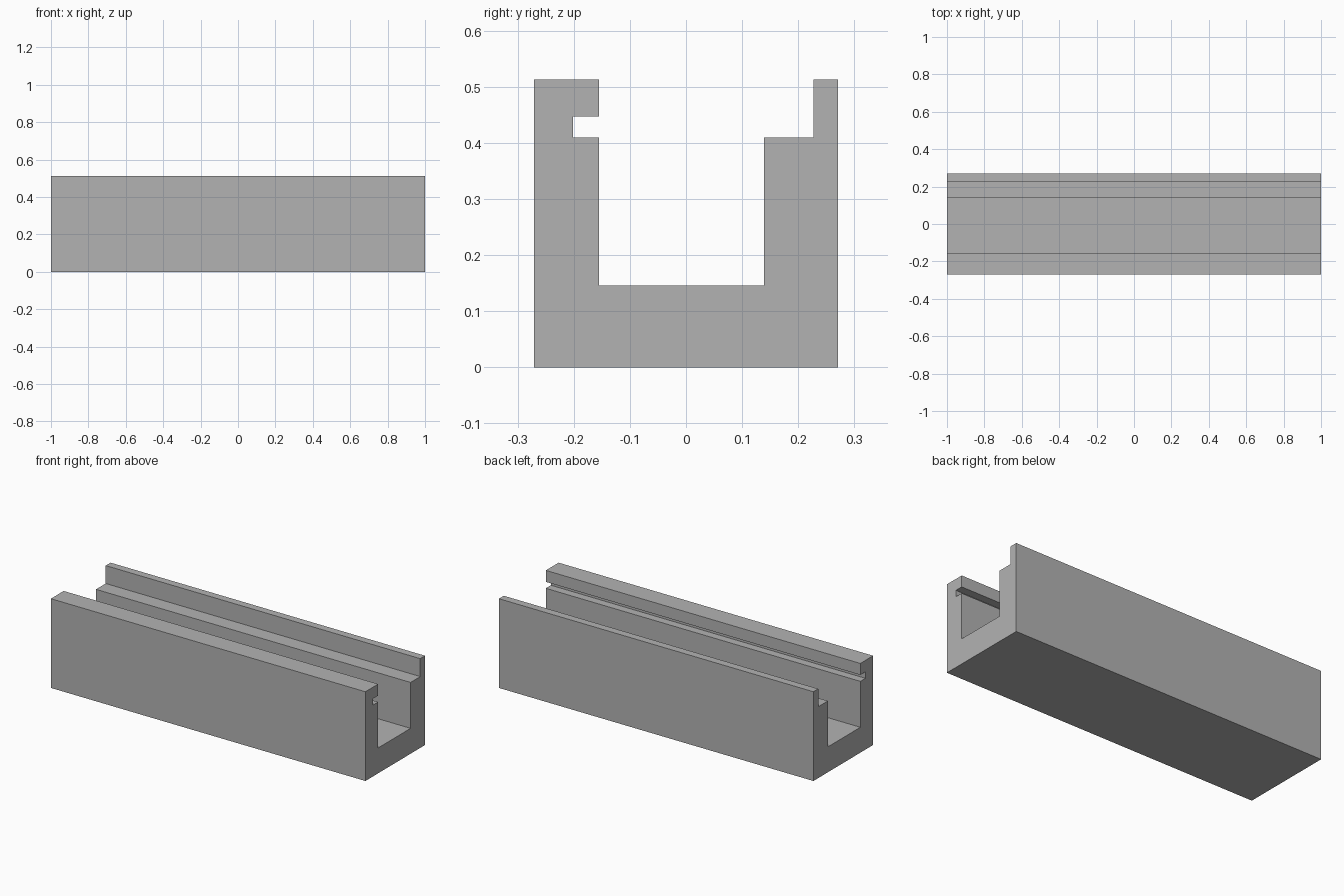
import bpy
import bmesh

cube = bpy.data.objects.get("Cube")
if cube:
    bpy.data.objects.remove(cube, do_unlink=True)

# Main dimensions
HALF_LENGTH = 1.0
HALF_WIDTH = 0.271
HEIGHT = 0.513
FLOOR = 0.146
LEDGE = 0.41

# Plain grey material
grey = bpy.data.materials.new("plain grey")
grey.use_nodes = True
colour = (0.45, 0.45, 0.45, 1.0)
grey.diffuse_color = colour
grey.node_tree.nodes["Principled BSDF"].inputs["Base Color"].default_value = colour

# Channel cross-section (y, z): grooved front wall, floor, stepped back wall
profile = [
    (-HALF_WIDTH, 0), (HALF_WIDTH, 0), (HALF_WIDTH, HEIGHT),
    (0.227, HEIGHT), (0.227, LEDGE), (0.139, LEDGE), (0.139, FLOOR),
    (-0.155, FLOOR), (-0.155, LEDGE), (-0.201, LEDGE),
    (-0.201, 0.447), (-0.155, 0.447), (-0.155, HEIGHT), (-HALF_WIDTH, HEIGHT),
]

# Extrude the cross-section along the length
bm = bmesh.new()
end = bm.faces.new([bm.verts.new((-HALF_LENGTH, y, z)) for y, z in profile])
extruded = bmesh.ops.extrude_face_region(bm, geom=[end], use_keep_orig=True)
moved = [v for v in extruded["geom"] if isinstance(v, bmesh.types.BMVert)]
bmesh.ops.translate(bm, verts=moved, vec=(2 * HALF_LENGTH, 0, 0))
bmesh.ops.recalc_face_normals(bm, faces=bm.faces)

mesh = bpy.data.meshes.new("grooved_channel")
bm.to_mesh(mesh)
bm.free()
mesh.materials.append(grey)
channel = bpy.data.objects.new("grooved_channel", mesh)
bpy.context.collection.objects.link(channel)
